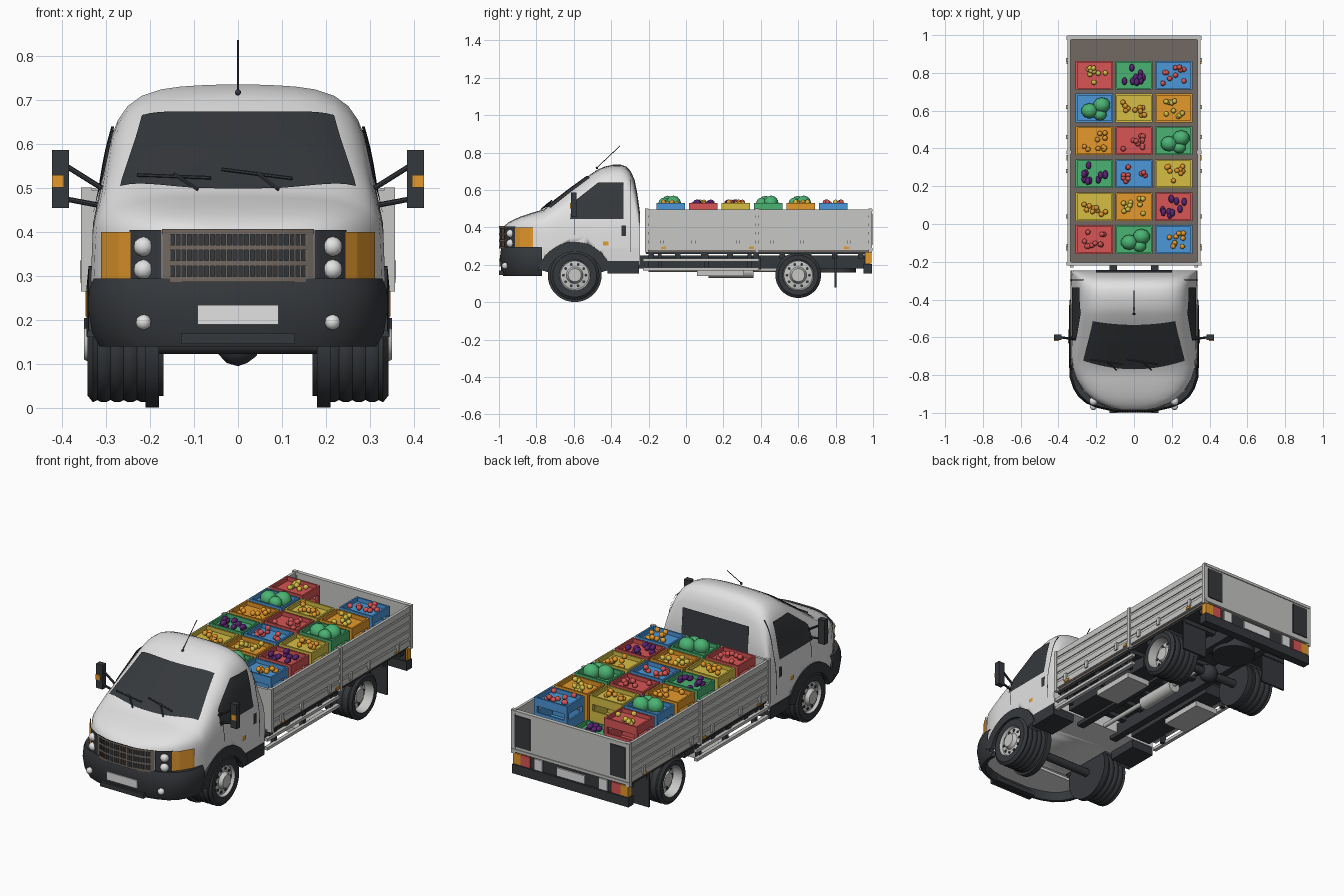
import bpy
import bmesh
import random
from math import cos, sin, radians
from mathutils import Matrix, Vector

random.seed(4)
default_cube = bpy.data.objects.get("Cube")
if default_cube:
    bpy.data.objects.remove(default_cube)

PALETTE = {
    "white": (.76, .76, .76), "grey": (.57, .57, .56), "dark": (.036, .04, .045),
    "brown": (.17, .14, .12), "orange": (.78, .32, .025), "red": (.68, .09, .09),
    "blue": (.07, .31, .69), "green": (.07, .45, .17), "yellow": (.67, .52, .06),
    "purple": (.1, .018, .17)}
NAMES = list(PALETTE)
MATERIALS = []
for label, rgb in PALETTE.items():
    material = bpy.data.materials.new(label + " paint")
    material.use_nodes = True
    material.diffuse_color = (*rgb, 1)
    shader = next(n for n in material.node_tree.nodes if n.type == "BSDF_PRINCIPLED")
    shader.inputs["Base Color"].default_value = (*rgb, 1)
    MATERIALS.append(material)


def lookup(table, value):
    for (a, p), (b, q) in zip(table, table[1:]):
        if value <= b:
            return p + (q - p) * max(0, (value - a) / (b - a))
    return table[-1][1]


def mix(a, b, t):
    return a + (b - a) * t


class Part:
    """Collects coloured shapes into one named object."""

    def __init__(self, name):
        self.name, self.bm = name, bmesh.new()

    def paint(self, verts, colour):
        for face in {f for v in verts for f in v.link_faces}:
            face.material_index = NAMES.index(colour)

    def box(self, colour, xs, ys, zs, both=False):
        for side in ((1, -1) if both else (1,)):
            low = Vector((xs[0] * side, ys[0], zs[0]))
            high = Vector((xs[1] * side, ys[1], zs[1]))
            size = [abs(d) for d in high - low]
            place = Matrix.Translation((low + high) / 2) @ Matrix.Diagonal((*size, 1))
            made = bmesh.ops.create_cube(self.bm, size=1, matrix=place)
            self.paint(made["verts"], colour)

    def rod(self, colour, start, end, radius, sides=12):
        start, end = Vector(start), Vector(end)
        turn = (end - start).to_track_quat("Z", "Y").to_matrix().to_4x4()
        made = bmesh.ops.create_cone(
            self.bm, cap_ends=True, segments=sides, radius1=radius, radius2=radius,
            depth=(end - start).length, matrix=Matrix.Translation((start + end) / 2) @ turn)
        self.paint(made["verts"], colour)

    def ball(self, colour, centre, radius, stretch=(1, 1, 1)):
        place = Matrix.Translation(centre) @ Matrix.Diagonal((*stretch, 1))
        made = bmesh.ops.create_icosphere(self.bm, subdivisions=2, radius=radius, matrix=place)
        self.paint(made["verts"], colour)

    def grid(self, colour, surface, columns, rows, thick=0):
        points = [[self.bm.verts.new(surface(i / columns, j / rows)) for j in range(rows + 1)]
                  for i in range(columns + 1)]
        faces = [self.bm.faces.new((a[j], b[j], b[j + 1], a[j + 1]))
                 for a, b in zip(points, points[1:]) for j in range(rows)]
        verts = [v for column in points for v in column]
        self.paint(verts, colour)
        if thick:
            bmesh.ops.solidify(self.bm, geom=faces, thickness=thick)
        return verts

    def lathe(self, colour, profile, side, y, z, first=0, last=360, steps=36):
        def surface(u, v):
            radius, x = profile[round(v * (len(profile) - 1))]
            angle = radians(mix(first, last, u))
            return side * x, y + radius * cos(angle), z + radius * sin(angle)
        verts = self.grid(colour, surface, steps, len(profile) - 1)
        bmesh.ops.remove_doubles(self.bm, verts=verts, dist=.00001)

    def loft(self, colour, rings):
        loops = [[self.bm.verts.new(p) for p in ring] for ring in rings]
        for a, b in zip(loops, loops[1:]):
            for i in range(len(a)):
                self.bm.faces.new((a[i - 1], a[i], b[i], b[i - 1]))
        self.bm.faces.new(loops[0])
        self.bm.faces.new(loops[-1])
        self.paint([v for loop in loops for v in loop], colour)

    def done(self):
        bmesh.ops.recalc_face_normals(self.bm, faces=self.bm.faces)
        mesh = bpy.data.meshes.new(self.name)
        self.bm.to_mesh(mesh)
        self.bm.free()
        for material in MATERIALS:
            mesh.materials.append(material)
        thing = bpy.data.objects.new(self.name, mesh)
        bpy.context.collection.objects.link(thing)
        bpy.ops.object.select_all(action="DESELECT")
        thing.select_set(True)
        bpy.context.view_layer.objects.active = thing
        bpy.ops.object.shade_smooth_by_angle(angle=radians(35))
        return thing


# Cab surface: roof line, width by height and nose taper
ROOF = [(-.985, .385), (-.975, .405), (-.95, .427), (-.92, .443), (-.88, .46), (-.82, .48),
        (-.76, .497), (-.7, .543), (-.62, .605), (-.53, .67), (-.48, .705), (-.44, .724),
        (-.39, .736), (-.35, .736), (-.32, .726), (-.295, .7), (-.275, .655), (-.26, .58), (-.246, .48)]
WIDTH = [(.14, .325), (.28, .335), (.42, .33), (.5, .314), (.62, .298), (.74, .29)]
TAPER = [(-.985, .2), (-.975, .35), (-.95, .55), (-.92, .69), (-.88, .81), (-.82, .92), (-.76, .98), (-.7, 1)]
NOSE = [(t * .335, y) for y, t in TAPER]
WAIST = .3
FRONT_AXLE, REAR_AXLE, HUB = -.595, .6, .145


def shell(y, across):
    arc = (1 - abs(across) ** 6) ** (1 / 6) * (1 - .05 * across * across)
    z = WAIST + (lookup(ROOF, y) - WAIST) * arc
    return Vector((lookup(WIDTH, z) * lookup(TAPER, y) * across, y, z))


def flank(y, z):
    rise = max(0, z - WAIST) / (lookup(ROOF, y) - WAIST)
    return lookup(WIDTH, z) * lookup(TAPER, y) * max(0, 1 - rise ** 6) ** (1 / 6)


def cab_ring(y):
    floor = .26 if y < -.76 else .2
    half = [Vector((flank(y, z), y, z)) for z in (floor, .28, WAIST)]
    climbs = [.15, .3, .45, .6, .7, .78, .85, .92]
    half += [shell(y, (1 - t ** 6) ** (1 / 6)) for t in climbs]
    half += [shell(y, r) for r in (.75, .6, .45, .3, .15)]
    mirrored = [Vector((-p.x, p.y, p.z)) for p in reversed(half)]
    return half + [shell(y, 0)] + mirrored


cab = Part("cab_body")
cab.loft("white", [cab_ring(y) for y, _ in ROOF])
cab = cab.done()
cutter = Part("wheel_well_cutter")
for side in (-1, 1):
    cutter.rod("dark", (side * .17, FRONT_AXLE, HUB), (side * .5, FRONT_AXLE, HUB), .17, 32)
cutter = cutter.done()
cutter.hide_render = True
wells = cab.modifiers.new("wheel wells", "BOOLEAN")
wells.operation, wells.object = "DIFFERENCE", cutter
bpy.context.view_layer.objects.active = cab
bpy.ops.object.modifier_apply(modifier=wells.name)
bpy.data.objects.remove(cutter)
cab.modifiers.new("even shading", "WEIGHTED_NORMAL").keep_sharp = True

# Glass, door seams and wipers
glass = Part("windows_and_seams")
LIFT = Vector((0, -.004, .004))


def windscreen(u, v):
    s = 2 * u - 1
    return shell(mix(-.765 + .045 * s * s, -.53 + .02 * s * s, v), s * mix(.86, .74, v)) + LIFT


glass.grid("dark", windscreen, 24, 12, .003)
for side in (-1, 1):
    def panel(colour, front, back, low, high):
        def surface(u, v):
            z = mix(low, high, v)
            y = mix(lookup(front, z), back, u)
            return side * (flank(y, z) + .004), y, z
        glass.grid(colour, surface, 8, 12, .003)
    panel("dark", [(.44, -.62), (.53, -.61), (.64, -.47)], -.335, .445, .64)
    panel("dark", [(0, -.298)], -.293, .27, .66)
    panel("dark", [(0, -.345)], -.32, .355, .41)
    panel("orange", [(0, -.445)], -.415, .303, .325)
    panel("dark", [(0, -.6)], -.596, .36, .45)
for outer, inner in ((-.74, -.2), (-.12, .4)):
    glass.rod("dark", shell(-.71, outer) + LIFT * 2, shell(-.735, inner) + LIFT * 2, .004, 6)
    glass.rod("dark", shell(-.77, inner - .1) + LIFT, shell(-.72, mix(outer, inner, .5)) + LIFT * 2, .004, 6)
glass.grid("dark", lambda u, v: (mix(-.2, .2, u), mix(-.244, -.258, v), mix(.47, .62, v)), 1, 1, .008)
glass.done()

# Hollow bumper, arches and steps
bumper = Part("front_bumper")
PLAN = [(.335, -.77), (.335, -.81), (.315, -.87), (.29, -.91), (.25, -.945), (.19, -.97), (.1, -.99)]
PLAN += [(-x, y) for x, y in reversed(PLAN)]
LEVELS = [(.29, .8), (.295, .98), (.27, 1.01), (.23, 1.02), (.17, .99), (.14, .94), (.14, .88), (.29, .8)]


def bumper_skin(u, v):
    x, y = PLAN[round(u * (len(PLAN) - 1))]
    z, scale = LEVELS[round(v * (len(LEVELS) - 1))]
    return x * scale, mix(-.77, y, scale), z


bumper.grid("dark", bumper_skin, len(PLAN) - 1, len(LEVELS) - 1)
bumper.loft("white", [[(x * .86, mix(-.765, y, .86), z) for x, y in PLAN] for z in (.185, .2)])
bumper.box("dark", (-.13, .13), (-1, -.95), (.145, .17))
bumper.box("white", (-.092, .092), (-1, -.98), (.19, .234))
for side in (-1, 1):
    bumper.ball("white", (side * .215, -.968, .195), .018)
    bumper.lathe("dark", [(.15, .27), (.205, .27), (.203, .34), (.15, .345), (.15, .27)],
                 side, FRONT_AXLE, HUB - .025, 16, 164, 24)
bumper.box("dark", (.2, .335), (-.42, -.25), (.155, .22), True)
bumper.done()

# Grille and headlamps wrapped round the nose
front = Part("grille_and_headlamps")


def wrap(colour, left, right, low, high, lift):
    def surface(u, v):
        x = mix(left, right, u)
        return x, lookup(NOSE, abs(x)) - lift, mix(low, high, v)
    front.grid(colour, surface, 24, 2, .005)


wrap("dark", -.17, .17, .29, .405, .007)
for i in range(4):
    z, reach = .293 + i * .036, .155 + i * .006
    wrap("brown", -reach, reach, z - .006, z + .006, .014)
for i in range(25):
    x = (i - 12) * .013
    y = lookup(NOSE, abs(x))
    front.box("brown", (x - .002, x + .002), (y - .011, y), (.29, .4))
for side in (-1, 1):
    wrap("brown", side * .158, side * .172, .285, .407, .013)
    wrap("dark", side * .174, side * .247, .29, .405, .008)
    wrap("orange", side * .245, side * .312, .295, .4, .009)
    for z in (.315, .367):
        front.ball("white", (side * .215, lookup(NOSE, .215) - .008, z), .023)
front.done()

# Mirrors and aerial
mirrors = Part("mirrors_and_aerial")
mirrors.box("dark", (.384, .423), (-.615, -.585), (.455, .587), True)
mirrors.box("orange", (.396, .423), (-.62, -.6), (.502, .53), True)
for side in (-1, 1):
    for outer, inner in ((.55, .5), (.475, .46)):
        mirrors.rod("dark", (side * .39, -.6, outer), (side * .31, -.61, inner), .006, 8)
mirrors.ball("dark", (0, -.476, .718), .007)
mirrors.rod("dark", (0, -.476, .72), (0, -.353, .836), .002, 6)
mirrors.done()

# Wheels and axles
for place, y, inner, radius, dish, drum in (("front", FRONT_AXLE, .2, .132, .325, .144),
                                            ("rear", REAR_AXLE, .19, .122, .29, .118)):
    wheels = Part(place + "_wheels")
    tread = [(radius - .005 * (i % 3 == 2), mix(inner + .01, .33, i / 12)) for i in range(13)]
    tyre = [(.08, inner), (radius - .01, inner)] + tread + [(radius - .015, .342), (.083, .34)]
    for side in (-1, 1):
        wheels.lathe("dark", tyre, side, y, HUB)
        wheels.lathe("grey", [(.083, .34), (.076, dish), (.045, dish + .005), (.035, dish + .025),
                              (0, dish + .025)], side, y, HUB)
        wheels.rod("dark", (side * (inner - .02), y, HUB), (side * (inner + .01), y, HUB), drum, 36)
        for i in range(10):
            hole = Vector((side * dish, y + .06 * cos(i * radians(36)), HUB + .06 * sin(i * radians(36))))
            wheels.rod("dark", hole, hole + Vector((side * .006, 0, 0)), .008, 8)
    wheels.rod("dark", (-.3, y, HUB), (.3, y, HUB), .022)
    wheels.done()

# Chassis, side guards, exhaust, spare wheel and rear lamps
chassis = Part("chassis")
chassis.box("dark", (.09, .13), (-.3, .96), (.18, .25), True)
for i in range(9):
    y = -.2 + i * .14
    chassis.box("dark", (-.33, .33), (y, y + .03), (.235, .27))
chassis.box("dark", (.15, .27), (-.2, .4), (.175, .24), True)
chassis.box("grey", (.16, .3), (.06, .31), (.14, .17), True)
for z in (.17, .218):
    chassis.box("grey", (.32, .34), (-.23, .39), (z, z + .016), True)
for y in (-.15, .1, .33):
    chassis.box("dark", (.3, .325), (y, y + .02), (.17, .27), True)
chassis.rod("grey", (.03, .12, .165), (.03, .36, .165), .035, 20)
chassis.rod("grey", (.03, -.2, .175), (.03, .56, .175), .012)
chassis.ball("dark", (0, REAR_AXLE, HUB), .05)
chassis.rod("dark", (0, .8, .16), (0, .8, .22), .11, 28)
chassis.box("dark", (.19, .34), (.795, .805), (.08, .27), True)
chassis.box("dark", (-.35, .35), (.95, .995), (.155, .205))
chassis.box("dark", (-.34, .34), (.955, .985), (.2, .27))
for colour, inner, outer in (("orange", .3, .347), ("red", .245, .3), ("white", .17, .22)):
    chassis.box(colour, (inner, outer), (.96, .993), (.208, .267), True)
chassis.box("white", (-.085, .085), (.98, .993), (.21, .255))
chassis.done()

# Cargo bed with ribbed drop sides
bed = Part("cargo_bed")
bed.box("dark", (-.335, .335), (-.215, .985), (.258, .268))
bed.box("brown", (-.34, .34), (-.215, .985), (.268, .285))
for start, end in ((-.21, .37), (.39, .98)):
    bed.box("grey", (.337, .347), (start, end), (.28, .495), True)
    for z in (.282, .33, .375, .42, .465):
        bed.box("grey", (.337, .352), (start, end), (z, z + .032), True)
for y in (-.22, .37, .975):
    bed.box("grey", (.332, .357), (y, y + .02), (.265, .502), True)
for y in (-.13, .04, .28, .46, .62, .87):
    bed.box("grey", (.35, .36), (y - .01, y + .01), (.295, .335), True)
for y in (-.12, .35, .86):
    bed.box("orange", (.35, .358), (y - .014, y + .014), (.284, .298), True)
for y, edge in ((-.22, -.205), (.98, .993)):
    bed.box("grey", (-.35, .35), (y, edge), (.28, .495))
for low, high in ((.275, .29), (.485, .5)):
    bed.box("grey", (-.352, .352), (.976, .998), (low, high))
bed.box("dark", (.24, .333), (.99, .998), (.305, .475), True)
bed.done()

# Stacked crates: each pair is crate colour and produce colour, cabbage for green
ROWS = ("red red green green blue orange", "yellow orange orange yellow red purple",
        "green purple blue red yellow orange", "orange orange red red green green",
        "blue green yellow orange orange yellow", "red yellow green purple blue red")


def crate(part, colour, x, y, base, top):
    def slab(w0, w1, d0, d1, low, high):
        part.box(colour, (x + w0, x + w1), (y + d0, y + d1), (low, high))
    w, d, t = .099, .076, .009
    slab(-w, w, -d, d, top - .03, top - .022)
    for s in (-1, 1):
        for low, high in ((base, base + .045), (top - .045, top)):
            slab(-w, w, s * d, s * (d - t), low, high)
            slab(s * w, s * (w - t), -d, d, low, high)
        for e in (-1, 1):
            slab(s * w, s * (w - t * 2), e * d, e * (d - t * 2), base, top - .025)


for row, line in enumerate(ROWS):
    words = line.split()
    for column in range(3):
        colour, produce = words[2 * column:2 * column + 2]
        x, y = (column - 1) * .21, -.082 + row * .174
        part = Part(f"{colour}_crate_row_{row + 1}_column_{column + 1}")
        low_stack = row == 5 and column == 1
        crate(part, colour, x, y, .285, .405)
        if not low_stack:
            crate(part, colour, x, y, .405, .53)
        level = .39 if low_stack else .515
        if produce == "green":
            for across, along, size in ((-.025, -.015, .045), (.04, .015, .046), (.03, -.035, .035)):
                part.ball(produce, (x + across, y + along, level + .012), size, (1, .9, .95))
        else:
            for i in range(10):
                spot = (x + random.uniform(-.06, .06), y + random.uniform(-.045, .045), level + i % 3 * .01)
                part.ball(produce, spot, .014, (1, 1.5 if produce == "purple" else 1, 1))
        part.done()
